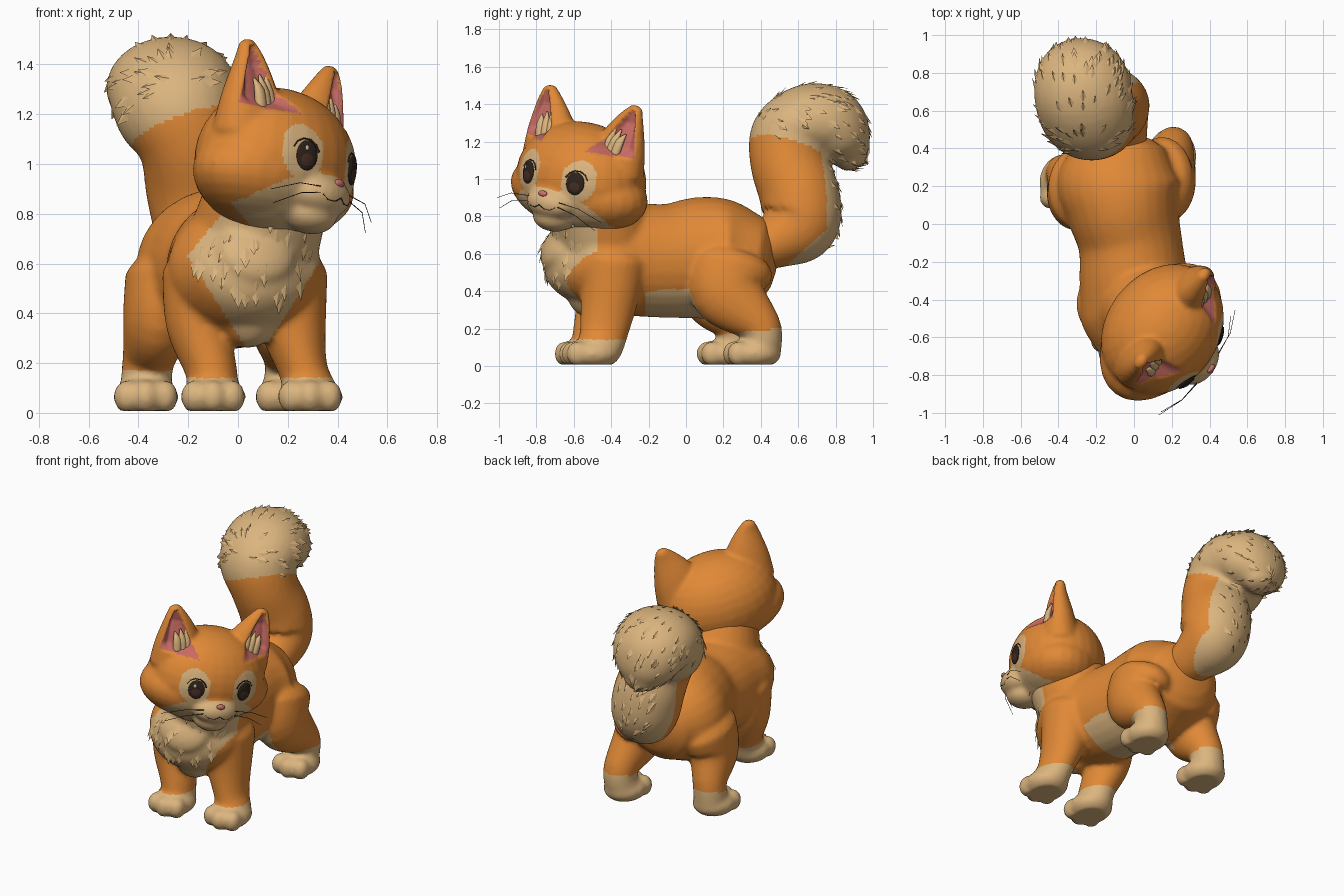
import bpy, bmesh, math, random
from mathutils import Vector, Matrix
from mathutils.bvhtree import BVHTree

random.seed(4)
if "Cube" in bpy.data.objects:
    bpy.data.objects.remove(bpy.data.objects["Cube"])


def material(name, r, g, b):
    m = bpy.data.materials.new(name)
    m.use_nodes = True
    m.diffuse_color = (r, g, b, 1)
    bsdf = m.node_tree.nodes["Principled BSDF"]
    bsdf.inputs["Base Color"].default_value = (r, g, b, 1)
    bsdf.inputs["Roughness"].default_value = 0.9
    return m


ORANGE = material("orange fur", 0.75, 0.25, 0.037)
CREAM = material("cream fur", 0.71, 0.46, 0.21)
PINK = material("ear pink", 0.58, 0.145, 0.125)
NOSE = material("nose pink", 0.62, 0.16, 0.15)
DARK = material("dark brown", 0.028, 0.017, 0.012)
IRIS = material("iris brown", 0.06, 0.027, 0.016)
WHITE = material("eye shine", 0.7, 0.6, 0.45)


def add_tube(bm, stations, segs=28, steps=6, cap=0.55):
    """Loft round sections (x, y, z, radius a, radius b) with domed ends."""
    pts = [stations[0], *stations, stations[-1]]
    rows = []
    for p0, p1, p2, p3 in zip(pts, pts[1:], pts[2:], pts[3:]):
        for k in range(steps):
            t = k / steps
            rows.append([0.5 * (2 * b + (c - a) * t + (2 * a - 5 * b + 4 * c - d) * t * t
                                + (3 * b - a - 3 * c + d) * t ** 3)
                         for a, b, c, d in zip(p0, p1, p2, p3)])
    rows.append(list(stations[-1]))
    pos = [Vector(r[:3]) for r in rows]
    tan = [(pos[min(i + 1, len(pos) - 1)] - pos[max(i - 1, 0)]).normalized() for i in range(len(pos))]
    rings = [(p, t, r[3], r[4]) for p, t, r in zip(pos, tan, rows)]

    def dome(ring, sign):
        p, t, a, b = ring
        angles = [math.radians(d) for d in (30, 55, 75, 86)]
        return [(p + t * sign * cap * min(a, b) * math.sin(w), t, a * math.cos(w), b * math.cos(w))
                for w in angles]
    rings = dome(rings[0], -1)[::-1] + rings + dome(rings[-1], 1)
    loops = []
    for p, t, a, b in rings:
        side = (Vector((1, 0, 0)) - t * t.x).normalized()
        up = t.cross(side)
        angles = [math.tau * i / segs for i in range(segs)]
        loops.append([bm.verts.new(p + side * a * math.cos(w) + up * b * math.sin(w)) for w in angles])
    for lo, hi in zip(loops, loops[1:]):
        for i in range(segs):
            j = (i + 1) % segs
            bm.faces.new((lo[i], lo[j], hi[j], hi[i]))
    bm.faces.new(loops[0][::-1])
    bm.faces.new(loops[-1])


def add_blob(bm, loc, size, rot=Matrix()):
    mat = Matrix.Translation(loc) @ rot @ Matrix.Diagonal((*size, 1))
    bmesh.ops.create_uvsphere(bm, u_segments=28, v_segments=16, radius=1, matrix=mat)


def finish(bm, name, mats, matrix=Matrix()):
    bmesh.ops.recalc_face_normals(bm, faces=bm.faces[:])
    me = bpy.data.meshes.new(name)
    bm.to_mesh(me)
    bm.free()
    for m in mats:
        me.materials.append(m)
    me.shade_smooth()
    ob = bpy.data.objects.new(name, me)
    bpy.context.collection.objects.link(ob)
    ob.matrix_world = matrix
    return ob


def fuse(bm, name, mats, voxel, matrix=Matrix()):
    """Melt overlapping shapes into a single skin."""
    ob = finish(bm, name, [], matrix)
    rm = ob.modifiers.new("melt", "REMESH")
    rm.mode, rm.voxel_size = "VOXEL", voxel
    sm = ob.modifiers.new("soften", "SMOOTH")
    sm.factor, sm.iterations = 0.5, 8
    dg = bpy.context.evaluated_depsgraph_get()
    me = bpy.data.meshes.new_from_object(ob.evaluated_get(dg))
    ob.modifiers.clear()
    ob.data = me
    me.materials.clear()
    for m in mats:
        me.materials.append(m)
    me.shade_smooth()
    return ob


def paint(ob, rule):
    for p in ob.data.polygons:
        p.material_index = rule(p.center, p.normal, p)


def blob(name, loc, size, mat, matrix, rot=Matrix()):
    bm = bmesh.new()
    add_blob(bm, loc, size, rot)
    return finish(bm, name, [mat], matrix)


def strand(name, pts, mat, radius, matrix):
    cu = bpy.data.curves.new(name, "CURVE")
    cu.dimensions, cu.bevel_depth, cu.bevel_resolution = "3D", radius, 1
    sp = cu.splines.new("POLY")
    sp.points.add(len(pts) - 1)
    for i, (q, p) in enumerate(zip(sp.points, pts)):
        q.co = (*p, 1)
        q.radius = 1 - 0.6 * i / len(pts)
    cu.materials.append(mat)
    ob = bpy.data.objects.new(name, cu)
    bpy.context.collection.objects.link(ob)
    ob.matrix_world = matrix


def tufts(name, source, keep, count, flow, length, lift):
    """Small fur wedges lying along the cream skin."""
    bm = bmesh.new()
    faces = [p for p in source.data.polygons if p.material_index == 1 and keep(p.center)]
    for p in random.sample(faces, min(count, len(faces))):
        n = p.normal
        d = (Vector(flow) - n * n.dot(Vector(flow))).normalized()
        s = n.cross(d)
        size = length * random.uniform(0.6, 1.2)
        base = p.center - n * 0.006
        a, b = (bm.verts.new(base + s * size * k) for k in (-0.45, 0.45))
        c = bm.verts.new(base - d * size * 0.8)
        tip = bm.verts.new(p.center + d * size + n * lift)
        for f in ((a, b, tip), (b, c, tip), (c, a, tip), (a, c, b)):
            bm.faces.new(f)
    finish(bm, name, [CREAM]).data.shade_flat()


# Torso, neck, legs and paws
bm = bmesh.new()
add_tube(bm, [(.07, -.67, .64, .17, .15), (.05, -.60, .60, .26, .23), (.03, -.48, .575, .31, .27),
              (0, -.3, .57, .29, .30), (-.02, -.1, .562, .275, .305), (-.06, .08, .578, .30, .325),
              (-.08, .22, .58, .33, .31), (-.07, .35, .57, .27, .25)])
add_tube(bm, [(.04, -.42, .62, .27, .25), (.08, -.46, .74, .26, .26), (.12, -.52, .88, .25, .24)])
add_blob(bm, (.04, -.52, .41), (.13, .12, .15))
legs = [
    [(-.16, -.42, .56, .145, .18), (-.16, -.44, .36, .13, .15), (-.11, -.48, .18, .105, .125),
     (-.1, -.5, .09, .105, .12)],
    [(.21, -.39, .56, .15, .18), (.22, -.41, .36, .135, .155), (.26, -.44, .18, .10, .13),
     (.29, -.46, .09, .105, .12)],
    [(-.29, .19, .53, .165, .22), (-.32, .17, .37, .145, .19), (-.36, .26, .21, .105, .11),
     (-.37, .26, .09, .105, .11)],
    [(.14, .24, .53, .175, .23), (.18, .23, .39, .15, .20), (.21, .40, .21, .105, .11), (.2, .40, .09, .105, .11)],
]
for leg in legs:
    add_tube(bm, leg)
    x, y = leg[-1][0], leg[-1][1] - 0.04
    add_blob(bm, (x, y, .065), (.132, .15, .082))
    for k in (-1, 0, 1):
        add_blob(bm, (x + k * .075, y - .105 + abs(k) * .025, .065), (.055, .06, .068))
body = fuse(bm, "body", [ORANGE, CREAM], 0.015)
for v in body.data.vertices:
    v.co.z = max(v.co.z, 0.008)


def body_colour(c, n, p):
    paw = c.z < (.14 if c.y < 0 else .18 + .1 * (c.y - .3))
    bib = (c.y < -.47 and c.z > .25 and abs(c.x - .07) < .03 + .64 * (c.z - .25) and n.y < .1
           and c.x > -.21 + .8 * max(0, c.z - .62))
    belly = -.22 < c.y < .12 and c.z < .41 and -.24 < c.x < .22
    return int(paw or bib or belly)


paint(body, body_colour)
tufts("chest_tufts", body, lambda c: c.z > .42 and c.y < -.55, 45, (0, -.2, -1), .07, .01)

# Bushy hooked tail
bm = bmesh.new()
add_tube(bm, [(-.06, .34, .63, .12, .12), (-.08, .48, .67, .155, .15), (-.12, .60, .755, .21, .21),
              (-.15, .61, .90, .22, .215), (-.19, .555, 1.08, .21, .21), (-.24, .575, 1.21, .25, .235),
              (-.265, .66, 1.30, .26, .21), (-.275, .77, 1.28, .25, .205), (-.28, .85, 1.18, .20, .155),
              (-.28, .89, 1.10, .11, .085)])
tail = fuse(bm, "tail", [ORANGE, CREAM], 0.015)


def tail_colour(c, n, p):
    tip = c.z > 1.175 + .36 * (c.x + .2) - .3 * (c.y - .45)
    back = c.y > .70 + .3 * (c.x + .15)
    under = c.y > .48 and c.z < .53 + .9 * (c.y - .53)
    return int(tip or back or under and c.z < .75)


paint(tail, tail_colour)
tufts("tail_tufts", tail, lambda c: c.z > 1.2 or c.y > .75, 150, (0, .8, -.5), .06, .013)

# Head, turned and tilted, with cheeks, muzzle and ears
HEAD = (Matrix.Translation((.15, -.56, 1.0)) @ Matrix.Rotation(math.radians(54), 4, "Z")
        @ Matrix.Rotation(math.radians(11), 4, "Y"))
bm = bmesh.new()
add_blob(bm, (0, 0, 0), (.375, .30, .305))
add_blob(bm, (0, 0, -.07), (.415, .27, .21))
add_blob(bm, (0, -.24, -.13), (.145, .11, .09))
add_blob(bm, (0, -.2, -.21), (.11, .11, .075))
for s in (-1, 1):
    add_tube(bm, [(s * .215, -.005, .10, .17, .13), (s * .242, -.01, .25, .135, .095),
                  (s * .272, -.012, .37, .082, .055), (s * .292, -.005, .44, .04, .03)])
head = fuse(bm, "head", [ORANGE, CREAM, PINK], 0.0125, HEAD)

# Hollow the ears
hollow = set()
dents = {}
for v in head.data.vertices:
    z = v.co.z
    if not .17 < z < .43 or v.normal.y > -.1:
        continue
    half = .12 * (1 - (z - .16) / .29) ** .8
    inside = 1 - abs(abs(v.co.x) - .25 - (z - .16) * .15) / half
    if inside > 0:
        hollow.add(v.index)
        dents[v.index] = .05 * min(1, 2.2 * inside) * min(1, (z - .17) / .05) * min(1, (.46 - z) / .1)
for i, d in dents.items():
    head.data.vertices[i].co.y += d


def head_colour(c, n, p):
    if all(i in hollow for i in p.vertices):
        return 2
    eye_patch = ((abs(c.x) - .165) / .09) ** 2 + ((c.z - .02) / .11) ** 2 < 1
    muzzle = (c.x / .30) ** 2 + ((c.z + .21) / .15) ** 2 < 1 and c.y < -.02
    bridge = abs(c.x) < .17 and -.15 < c.z < -.05
    return int(c.y < 0 and (muzzle or (c.y < -.1 and (eye_patch or bridge))))


paint(head, head_colour)

# Face details sit on the head surface
tree = BVHTree.FromPolygons([v.co.copy() for v in head.data.vertices],
                            [tuple(p.vertices) for p in head.data.polygons])


def on_face(x, z):
    return tree.ray_cast(Vector((x, -1, z)), Vector((0, 1, 0)))[:2]


for s, side in ((-1, "right"), (1, "left")):
    p, n = on_face(s * .158, .005)
    turn = n.to_track_quat("Z", "Y").to_matrix().to_4x4()
    blob(side + "_eye", p, (.05, .061, .011), DARK, HEAD, turn)
    blob(side + "_iris", p + n * .005 - Vector((0, 0, .016)), (.033, .033, .008), IRIS, HEAD, turn)
    blob(side + "_eye_shine", p + n * .01 + Vector((-.014, 0, .028)), (.009, .011, .003), WHITE, HEAD, turn)
    lid = [on_face(s * (.158 - .06 * math.cos(w)), .008 + .066 * math.sin(w))[0]
           for w in (.3, .8, 1.3, 1.8, 2.3, 2.8)]
    strand(side + "_eyelid", lid, DARK, .005, HEAD)
    smile = [on_face(s * x, z)[0] for x, z in ((0, -.14), (.03, -.158), (.065, -.158), (.09, -.14))]
    strand(side + "_mouth", smile, DARK, .003, HEAD)
    for k in range(2):
        root = on_face(s * .1, -.11 - .025 * k)[0]
        tip = Vector((s * (.35 - .03 * k), -.25, -.17 - .05 * k))
        mid = (root + tip) / 2 + Vector((0, -.02, .02))
        strand(side + "_whisker", [root, mid, tip], DARK, .002, HEAD)
    # Fur inside the ear, towards its inner edge
    for k in range(3):
        bm = bmesh.new()
        x = s * (.185 + .034 * k)
        add_tube(bm, [(x, -.085, .18, .028, .022), (x + s * .012, -.075, .25, .026, .018),
                      (x + s * .03, -.055, .335 - .02 * k, .005, .005)], 8, 3)
        finish(bm, side + "_ear_fur", [CREAM], HEAD)

p, n = on_face(0, -.08)
blob("nose", p, (.027, .016, .017), NOSE, HEAD)
